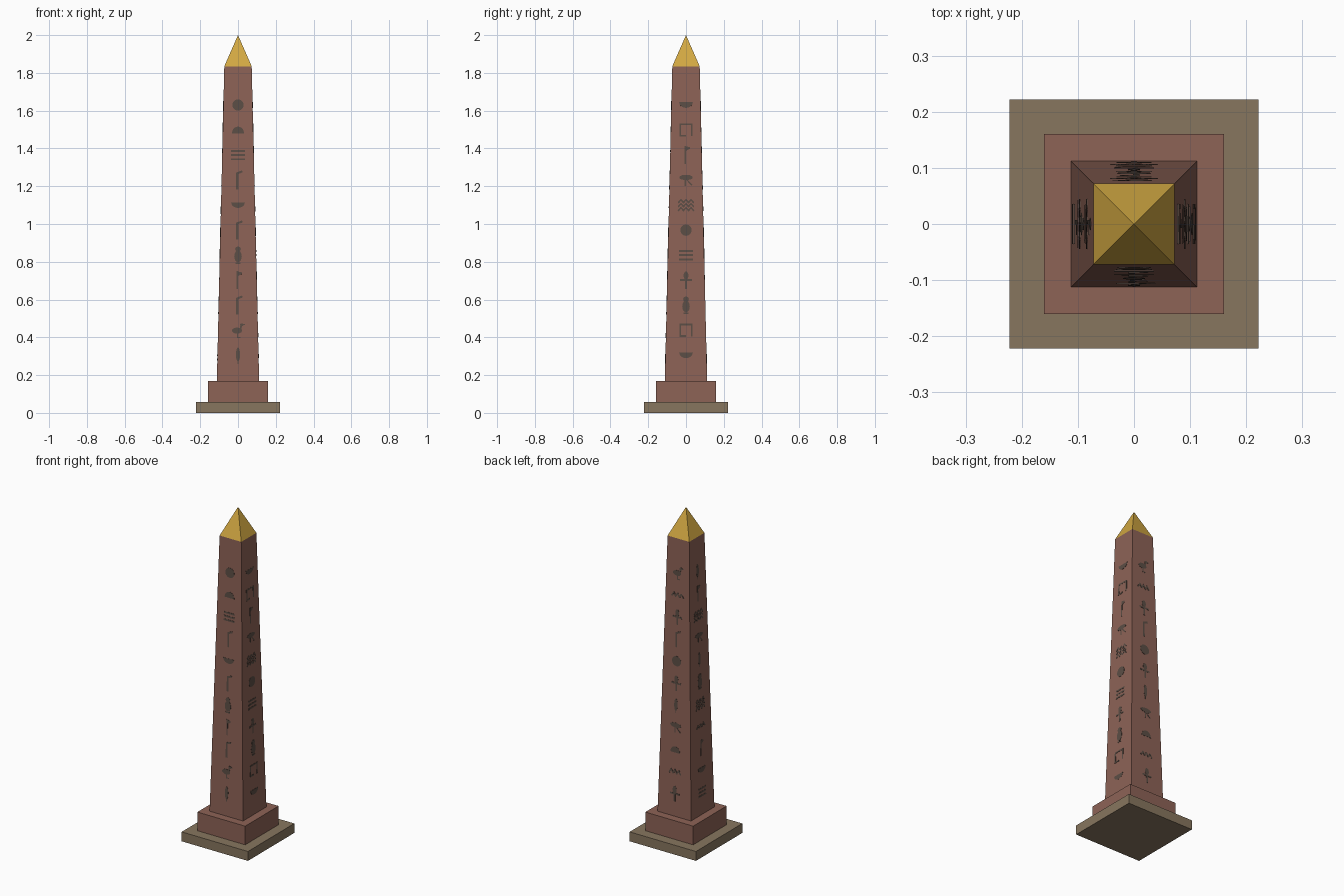
import bpy, bmesh
from math import sin, cos, pi, atan2, sqrt
from mathutils import Matrix, Vector

if "Cube" in bpy.data.objects:
    bpy.data.objects.remove(bpy.data.objects["Cube"])

Z0, Z1, R0, R1 = 0.17, 1.835, 0.112, 0.0725   # shaft heights and half widths


def material(name, r, g, b):
    m = bpy.data.materials.new(name)
    m.diffuse_color = [(c / 255) ** 2.2 for c in (r, g, b)] + [1]
    m.use_nodes = True
    m.node_tree.nodes["Principled BSDF"].inputs["Base Color"].default_value = m.diffuse_color
    return m


granite = material("granite", 140, 99, 87)
stone = material("stone", 134, 117, 95)
gold = material("gold", 208, 166, 68)
dark = material("carving", 92, 79, 71)


def finish(bm, name, mat):
    bmesh.ops.recalc_face_normals(bm, faces=bm.faces[:])
    me = bpy.data.meshes.new(name)
    bm.to_mesh(me)
    bm.free()
    me.materials.append(mat)
    bpy.context.collection.objects.link(bpy.data.objects.new(name, me))


def block(name, z0, z1, h0, h1, mat):
    """Square tapered block between two heights with given half widths."""
    bm = bmesh.new()
    bmesh.ops.create_cone(bm, cap_ends=True, segments=4, radius1=h0 * sqrt(2), radius2=h1 * sqrt(2),
                          depth=z1 - z0, matrix=Matrix.Translation((0, 0, (z0 + z1) / 2)) @ Matrix.Rotation(pi / 4, 4, 'Z'))
    bmesh.ops.remove_doubles(bm, verts=bm.verts[:], dist=1e-5)
    finish(bm, name, mat)


# 2D outline helpers: each returns a list of polygons
def oval(x, y, rx, ry, a0=0.0, a1=2 * pi, n=20):
    k = n if a1 - a0 > 6.2 else n - 1
    return [[(x + rx * cos(a0 + (a1 - a0) * i / k), y + ry * sin(a0 + (a1 - a0) * i / k)) for i in range(n)]]


def stroke(pts, w=0.009):
    out = []
    for a, b in zip(pts, pts[1:]):
        a, b = Vector(a), Vector(b)
        d = (b - a).normalized() * w / 2
        s = Vector((-d.y, d.x))
        a, b = a - d * 0.6, b + d * 0.6
        out.append([a - s, b - s, b + s, a + s])
    return out


def zigzag(y, width=0.08, amp=0.008, w=0.008):
    return stroke([(width * (i / 6 - 0.5), y + (amp if i % 2 else -amp)) for i in range(7)], w)


# Carved signs
SIGNS = {
    "disc": oval(0, 0, 0.03, 0.03, n=24),
    "loaf": oval(0, -0.018, 0.032, 0.036, 0, pi),
    "basket": oval(0, 0.015, 0.036, 0.03, pi, 2 * pi),
    "bars": [p for y in (-0.022, 0, 0.022) for p in stroke([(-0.033, y), (0.033, y)], 0.01)],
    "crook": stroke([(-0.004, -0.046), (-0.004, 0.036), (0.02, 0.045)], 0.011),
    "flag": stroke([(-0.003, -0.045), (-0.003, 0.045)], 0.008) + [[(0, 0.022), (0.02, 0.033), (0.02, 0.042), (0, 0.046)]],
    "owl": oval(0, -0.006, 0.02, 0.032) + oval(0, 0.032, 0.015, 0.014) + stroke([(-0.012, -0.043), (0.012, -0.043)], 0.008),
    "bird": oval(-0.005, -0.002, 0.027, 0.016) + stroke([(0.012, 0.004), (0.018, 0.026)], 0.01)
            + oval(0.02, 0.029, 0.01, 0.008) + stroke([(0.026, 0.029), (0.036, 0.031)], 0.005)
            + stroke([(-0.002, -0.014), (-0.002, -0.038), (0.012, -0.038)], 0.006),
    "feather": oval(0, 0.004, 0.011, 0.038) + stroke([(0, -0.03), (0, -0.045)], 0.005),
    "house": stroke([(-0.004, -0.03), (-0.031, -0.03), (-0.031, 0.03), (0.031, 0.03), (0.031, -0.03)], 0.009),
    "eye": oval(0, 0.014, 0.036, 0.014) + stroke([(-0.004, 0.005), (-0.004, -0.03)], 0.007)
           + stroke([(0.004, 0.002), (0.03, -0.026)], 0.007),
    "water": zigzag(-0.021) + zigzag(0) + zigzag(0.021),
    "wave": zigzag(0, 0.075, 0.01, 0.009),
    "ankh": oval(0, 0.024, 0.013, 0.022) + stroke([(-0.028, 0), (0.028, 0)], 0.01) + stroke([(0, 0), (0, -0.043)], 0.01),
}

# Signs of each face from top to bottom
FACES = {
    "front": "disc loaf bars crook basket crook owl flag crook bird feather",
    "right": "basket house flag eye water disc bars ankh owl house basket",
    "back": "bird wave ankh crook disc ankh feather eye loaf wave ankh",
    "left": "feather flag water eye feather owl water wave flag basket bars",
}

# Base, pedestal, shaft and gilded cap
block("base_slab", 0, 0.057, 0.222, 0.222, stone)
block("pedestal", 0.057, Z0, 0.16, 0.16, granite)
block("shaft", Z0, Z1, R0, R1, granite)
block("cap", Z1, 2.0, R1, 0, gold)

# Sign columns, laid on the sloping faces
slope = atan2(R0 - R1, Z1 - Z0)
for k, (face, names) in enumerate(FACES.items()):
    bm = bmesh.new()
    for i, sign in enumerate(names.split()):
        z = 1.63 - 0.1325 * i
        r = R0 + (R1 - R0) * (z - Z0) / (Z1 - Z0)
        # local x runs right, local y up the face, local z outward
        frame = (Matrix.Rotation(k * pi / 2, 4, 'Z') @ Matrix.Translation((0, -r, z))
                 @ Matrix.Rotation(pi / 2 - slope, 4, 'X'))
        for poly in SIGNS[sign]:
            low, top = [[bm.verts.new(frame @ Vector((p[0], p[1], d))) for p in poly] for d in (-0.002, 0.0012)]
            bm.faces.new(top)
            bm.faces.new(low[::-1])
            n = len(poly)
            for j in range(n):
                bm.faces.new((low[j], low[(j + 1) % n], top[(j + 1) % n], top[j]))
    finish(bm, face + "_carvings", dark)
